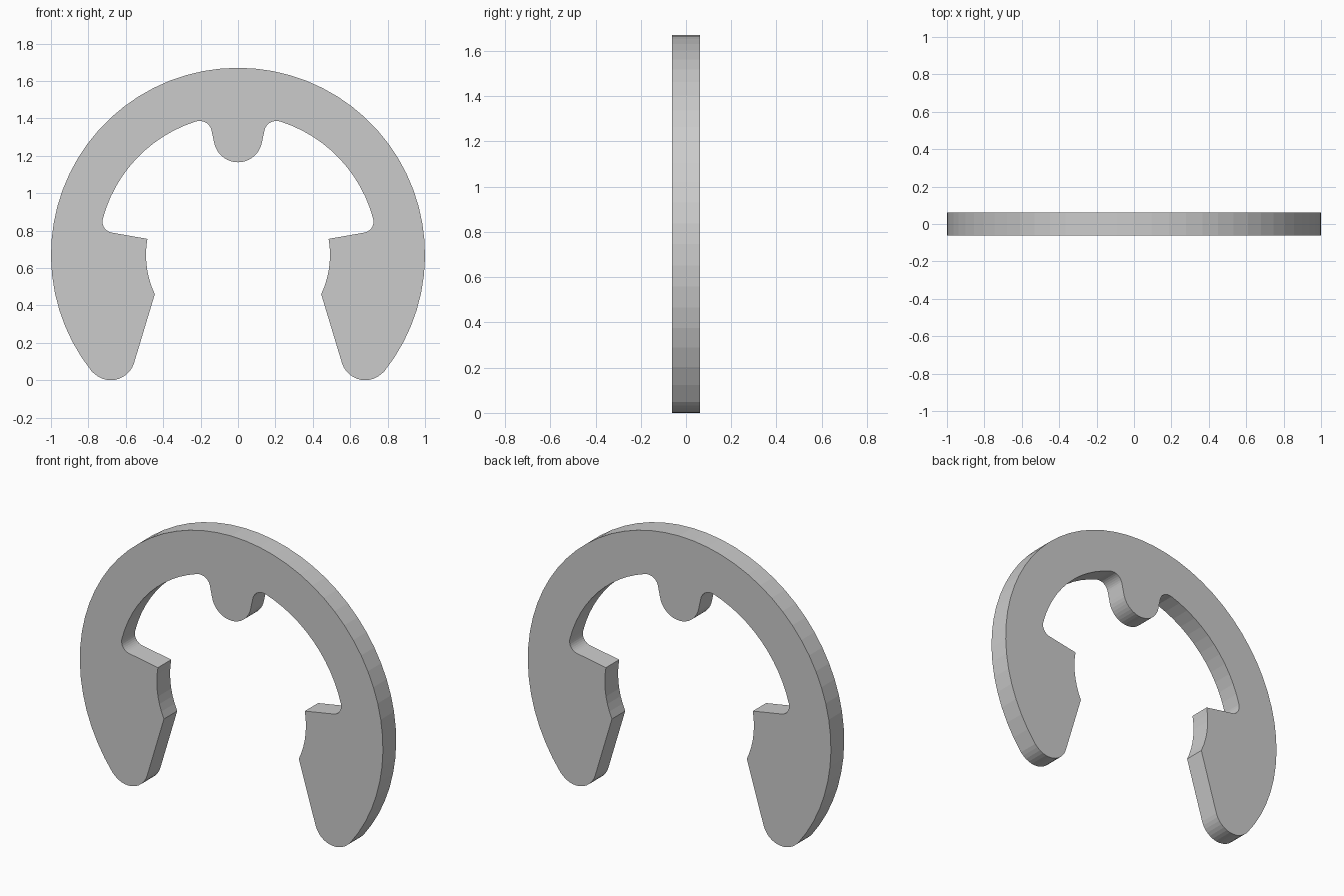
import bpy, bmesh
from math import radians, cos, sin

if "Cube" in bpy.data.objects:
    bpy.data.objects.remove(bpy.data.objects["Cube"])

HALF_THICKNESS = 0.0625
CZ = 0.67  # height of the ring centre


def arc(cx, cz, r, a0, a1, n):
    """Points along an arc in the x-z plane, angles in degrees."""
    angles = [radians(a0 + (a1 - a0) * i / n) for i in range(n + 1)]
    return [(cx + r * cos(a), cz + r * sin(a)) for a in angles]


# Right half of the outline, from the crown round to the tongue tip
half = (
    arc(0, CZ, 1.0, 90, -38.5, 24)               # outer rim
    + arc(0.68, 0.13, 0.13, -38.5, -162.7, 12)[1:]  # rounded foot
    + arc(0, CZ, 0.492, -25.3, 10, 7)            # gripping face
    + arc(0.6646, 0.848, 0.06, -80, 15, 9)       # corner fillet
    + arc(0, CZ, 0.748, 15, 72.5, 12)[1:]        # inner rim
    + arc(0.205, 1.321, 0.065, 72.5, 170, 9)[1:]  # tongue root fillet
    + arc(0, 1.295, 0.13, -10, -90, 9)           # tongue tip
)
outline = half + [(-x, z) for x, z in reversed(half[1:-1])]

# Extrude the outline into a flat plate
bm = bmesh.new()
face = bm.faces.new([bm.verts.new((x, -HALF_THICKNESS, z)) for x, z in outline])
ext = bmesh.ops.extrude_face_region(bm, geom=[face], use_keep_orig=True)
verts = [v for v in ext["geom"] if isinstance(v, bmesh.types.BMVert)]
bmesh.ops.translate(bm, verts=verts, vec=(0, 2 * HALF_THICKNESS, 0))
bmesh.ops.recalc_face_normals(bm, faces=bm.faces[:])

mesh = bpy.data.meshes.new("retaining_clip")
bm.to_mesh(mesh)
bm.free()
bpy.context.collection.objects.link(bpy.data.objects.new("retaining_clip", mesh))
